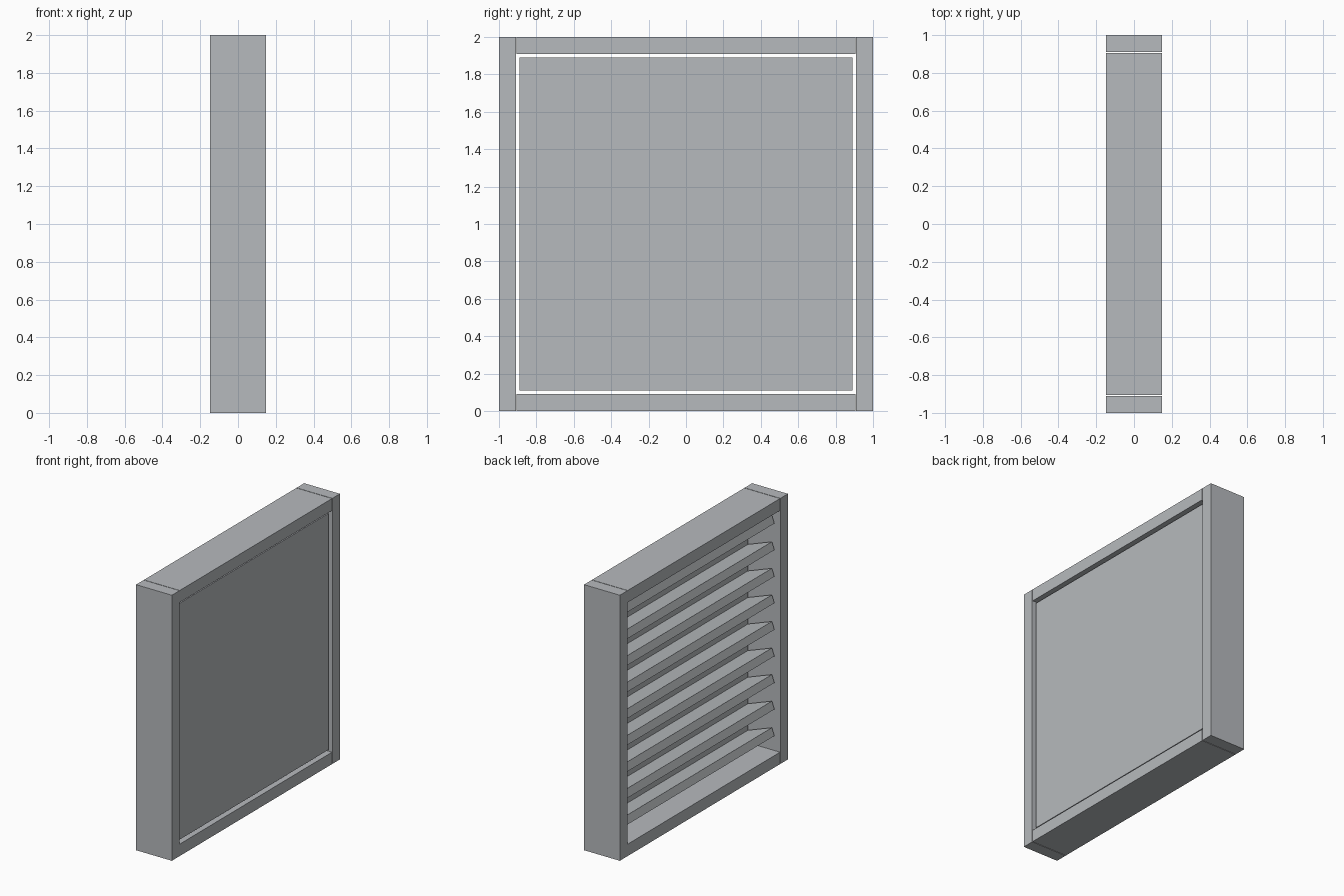
import bpy
from math import radians

if "Cube" in bpy.data.objects:
    bpy.data.objects.remove(bpy.data.objects["Cube"])

# Cool metal grey
grey = bpy.data.materials.new("metal_grey")
grey.diffuse_color = (0.47, 0.49, 0.51, 1)
grey.use_nodes = True
grey.node_tree.nodes["Principled BSDF"].inputs["Base Color"].default_value = grey.diffuse_color


def box(name, size, loc, tilt=0):
    bpy.ops.mesh.primitive_cube_add(size=1, location=loc)
    ob = bpy.context.object
    ob.name = name
    ob.scale = size
    ob.rotation_euler = (0, radians(tilt), 0)
    ob.data.materials.append(grey)
    return ob


# Outer frame: full-height posts with rails fitted between them, hairline joints
for side, y in (("left", -0.955), ("right", 0.955)):
    box(f"{side}_post", (0.298, 0.09, 2), (0, y, 1))
for side, z in (("bottom", 0.045), ("top", 1.955)):
    box(f"{side}_rail", (0.298, 1.812, 0.09), (0, 0, z))

# Thin panel slightly recessed on the +x side, with a narrow gap to the frame
box("back_panel", (0.025, 1.78, 1.78), (0.119, 0, 1))

# Tilted louvre slats on the -x side
for i in range(9):
    box(f"slat_{i + 1}", (0.22, 1.78, 0.06), (0, 0, 0.2 * (i + 1)), 20)
